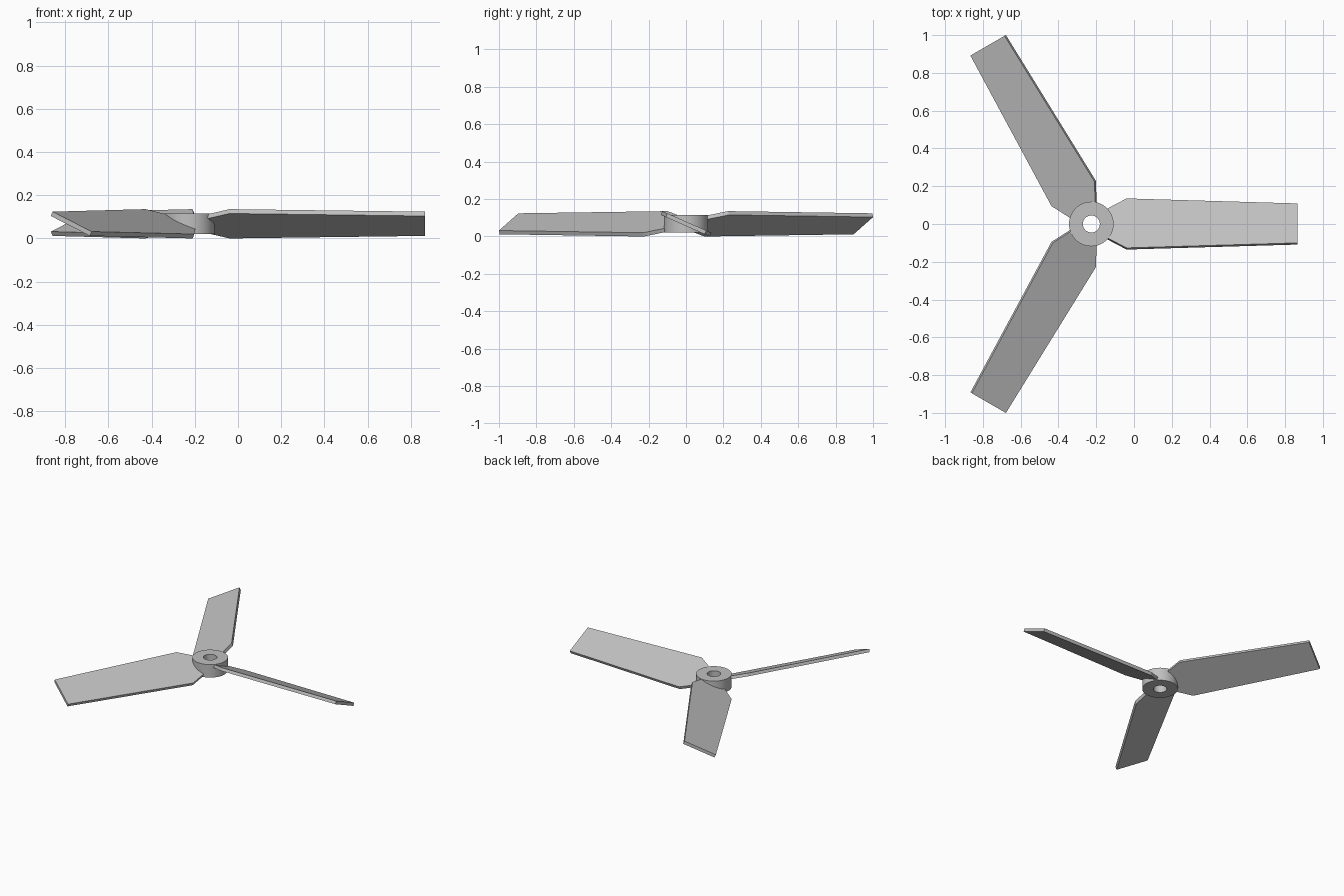
import bpy, bmesh, math
from mathutils import Matrix, Vector

cube = bpy.data.objects.get("Cube")
if cube:
    bpy.data.objects.remove(cube)

HUB_X, MID_Z = -0.226, 0.0675
PITCH = math.radians(-23.8)
THICK = 0.022

# One plain grey for the whole rotor
grey = bpy.data.materials.new("plain_grey")
grey.use_nodes = True
colour = (0.53, 0.53, 0.53, 1)
grey.diffuse_color = colour
grey.node_tree.nodes["Principled BSDF"].inputs["Base Color"].default_value = colour


def finish(name, bm, matrix):
    bmesh.ops.recalc_face_normals(bm, faces=bm.faces)
    mesh = bpy.data.meshes.new(name)
    bm.to_mesh(mesh)
    bm.free()
    mesh.materials.append(grey)
    obj = bpy.data.objects.new(name, mesh)
    obj.matrix_world = matrix
    bpy.context.collection.objects.link(obj)
    return obj


# Hub: a rectangular profile spun into a ring with a shaft hole
bm = bmesh.new()
profile = [(0.045, -0.0475), (0.118, -0.0475), (0.118, 0.0475), (0.045, 0.0475)]
verts = [bm.verts.new((r, 0, z)) for r, z in profile]
edges = [bm.edges.new((verts[i], verts[(i + 1) % 4])) for i in range(4)]
bmesh.ops.spin(bm, geom=verts + edges, axis=(0, 0, 1), cent=(0, 0, 0),
               angle=math.tau, steps=64, use_merge=True)
bmesh.ops.remove_doubles(bm, verts=bm.verts, dist=0.0001)
hub = finish("hub", bm, Matrix.Translation((HUB_X, 0, MID_Z)))
bpy.ops.object.select_all(action='DESELECT')
hub.select_set(True)
bpy.context.view_layer.objects.active = hub
bpy.ops.object.shade_smooth_by_angle(angle=math.radians(30))

# Blades: tapered flat plates with narrowed roots, pitched about their own axis
outline = [(0.075, 0.079), (0.187, 0.143), (1.0924, 0.114)]
for i, name in enumerate(("left_blade", "back_blade", "front_blade")):
    bm = bmesh.new()
    loop = [(r, -w) for r, w in outline] + [(r, w) for r, w in reversed(outline)]
    face = bm.faces.new([bm.verts.new((x, y, -THICK / 2)) for x, y in loop])
    up = bmesh.ops.extrude_face_region(bm, geom=[face])["geom"]
    bmesh.ops.translate(bm, vec=Vector((0, 0, THICK)),
                        verts=[v for v in up if isinstance(v, bmesh.types.BMVert)])
    finish(name, bm, Matrix.Translation((HUB_X, 0, MID_Z))
           @ Matrix.Rotation(i * math.tau / 3, 4, 'Z')
           @ Matrix.Rotation(PITCH, 4, 'X'))
